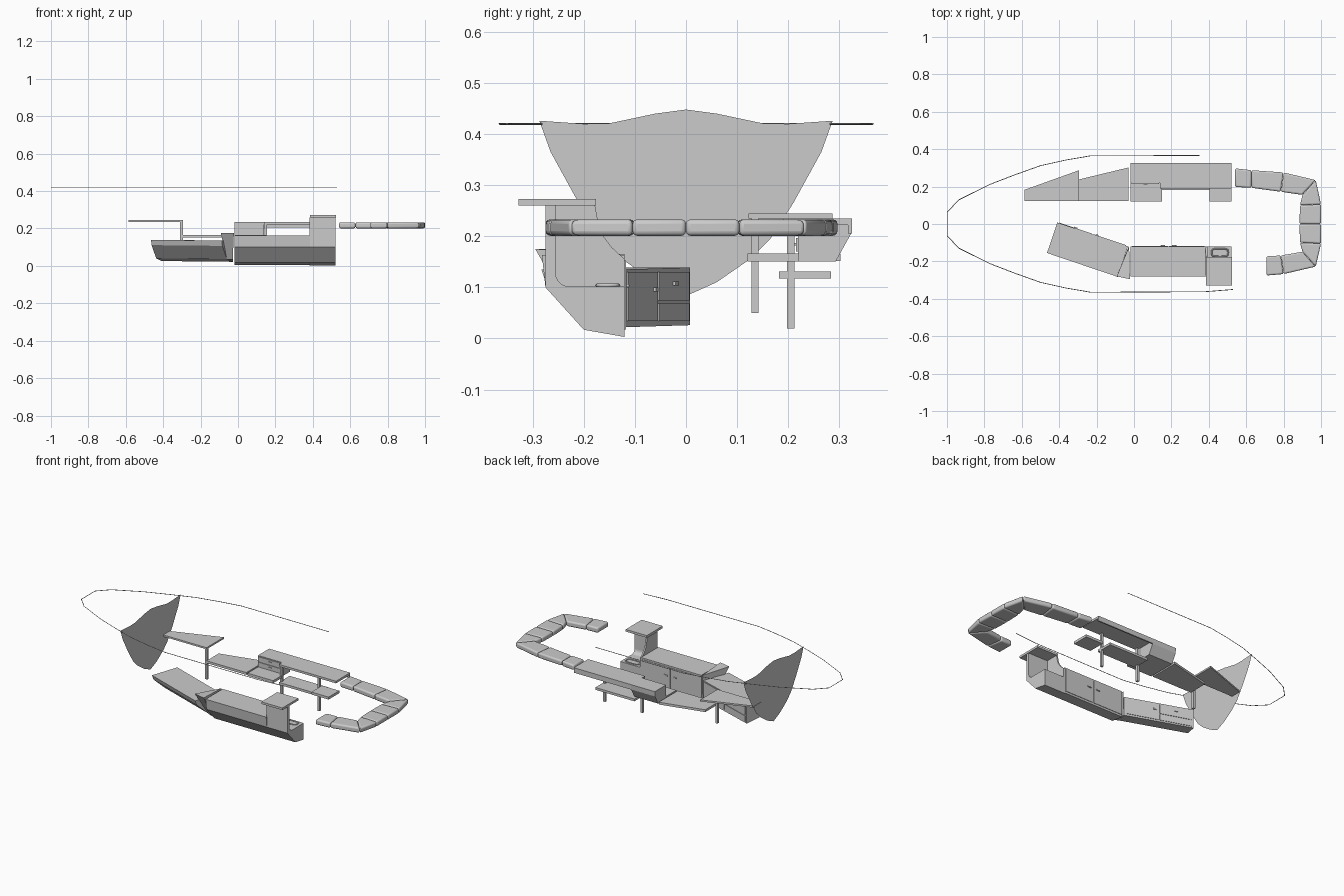
import bpy, bmesh, math
from mathutils import Vector

if "Cube" in bpy.data.objects:
    bpy.data.objects.remove(bpy.data.objects["Cube"])


def make(name, verts, faces):
    me = bpy.data.meshes.new(name)
    me.from_pydata([tuple(v) for v in verts], [], faces)
    bm = bmesh.new()
    bm.from_mesh(me)
    bmesh.ops.recalc_face_normals(bm, faces=bm.faces)
    bm.to_mesh(me)
    bm.free()
    ob = bpy.data.objects.new(name, me)
    bpy.context.collection.objects.link(ob)
    return ob


def loft(name, a, b):
    n = len(a)
    faces = [tuple(range(n)), tuple(range(2 * n - 1, n - 1, -1))]
    faces += [(i, (i + 1) % n, n + (i + 1) % n, n + i) for i in range(n)]
    return make(name, list(a) + list(b), faces)


def plate(name, pts, z0, z1):
    return loft(name, [(x, y, z0) for x, y in pts], [(x, y, z1) for x, y in pts])


def box(name, x0, x1, y0, y1, z0, z1):
    return plate(name, [(x0, y0), (x1, y0), (x1, y1), (x0, y1)], z0, z1)


def section(name, prof, x0, x1):
    return loft(name, [(x0, y, z) for y, z in prof], [(x1, y, z) for y, z in prof])


def bevel(ob, w, seg=2):
    m = ob.modifiers.new("bevel", "BEVEL")
    m.width, m.segments = w, seg
    return ob


def wire(name, pts, r, cyclic=False):
    cu = bpy.data.curves.new(name, "CURVE")
    cu.dimensions = "3D"
    cu.bevel_depth, cu.bevel_resolution = r, 0
    cu.use_fill_caps = True
    sp = cu.splines.new("POLY")
    sp.points.add(len(pts) - 1)
    for p, q in zip(sp.points, pts):
        p.co = (*q, 1)
    sp.use_cyclic_u = cyclic
    ob = bpy.data.objects.new(name, cu)
    bpy.context.collection.objects.link(ob)


# Deck edge line around the bow
half = [(-0.23, 0.365), (-0.365, 0.342), (-0.5, 0.312), (-0.64, 0.262), (-0.77, 0.212),
        (-0.935, 0.13), (-0.998, 0.065)]
edge = [(0.35, 0.366)] + half + [(x, -y) for x, y in reversed(half)] + [(0.38, -0.362), (0.53, -0.35)]
wire("deck_edge", [(x, y, 0.42) for x, y in edge], 0.002)

# Forward bulkhead
right = [(0.06, 0.44), (0.15, 0.421), (0.2, 0.42), (0.287, 0.426), (0.265, 0.365), (0.21, 0.265),
         (0.165, 0.195), (0.125, 0.155), (0.06, 0.11)]
prof = [(0, 0.448)] + right + [(0, 0.083)] + [(-y, z) for y, z in reversed(right)]
make("bulkhead", [(-0.583, y, z) for y, z in prof], [tuple(range(len(prof)))])

# Port side shelves and seats
plate("forward_shelf", [(-0.585, 0.122), (-0.295, 0.122), (-0.295, 0.287), (-0.585, 0.183)], 0.235, 0.245)
plate("middle_shelf", [(-0.295, 0.122), (-0.03, 0.122), (-0.03, 0.302), (-0.295, 0.238)], 0.152, 0.166)
box("drawer_seat", -0.02, 0.15, 0.12, 0.221, 0.151, 0.166)
box("aft_seat", 0.405, 0.52, 0.12, 0.221, 0.151, 0.166)
box("low_bench", 0.145, 0.405, 0.182, 0.284, 0.117, 0.131)
box("long_shelf", 0.14, 0.52, 0.19, 0.325, 0.222, 0.235)
box("long_shelf_lip", 0.14, 0.52, 0.317, 0.325, 0.205, 0.222)

# Drawer box with hull-shaped back, drawer fronts and pulls
section("drawer_box", [(0.219, 0.151), (0.293, 0.151), (0.323, 0.205), (0.325, 0.235), (0.219, 0.235)], -0.02, 0.14)
for i, z in enumerate((0.17, 0.203)):
    box(f"drawer_front_{i}", -0.014, 0.134, 0.215, 0.219, z, z + 0.027)
    box(f"drawer_pull_{i}", 0.05, 0.072, 0.211, 0.215, z + 0.012, z + 0.017)

# Legs under the port furniture
for i, (x, y, z0, z1) in enumerate([(0.397, 0.205, 0.02, 0.222), (0.148, 0.205, 0.02, 0.222),
                                    (-0.302, 0.135, 0.05, 0.236)]):
    box(f"leg_{i}", x - 0.007, x + 0.007, y - 0.007, y + 0.007, z0, z1)

# U-shaped stern cushions: outer and inner plan points
outer = [(0.54, 0.298), (0.628, 0.288), (0.8, 0.276), (0.972, 0.235), (1, 0.105), (1, 0),
         (1, -0.105), (0.972, -0.228), (0.8, -0.268), (0.708, -0.276)]
inner = [(0.54, 0.198), (0.628, 0.193), (0.785, 0.172), (0.9, 0.155), (0.887, 0.1), (0.884, 0),
         (0.887, -0.1), (0.9, -0.148), (0.785, -0.168), (0.708, -0.172)]
for i in range(len(outer) - 1):
    pts = [outer[i], outer[i + 1], inner[i + 1], inner[i]]
    c = sum((Vector(p) for p in pts), Vector((0, 0))) / 4
    mid = [tuple(c + (Vector(p) - c) * (1 if abs(p[0]) == 1 else 0.99)) for p in pts]
    ob = bevel(plate(f"cushion_{i}", mid, 0.201, 0.233), 0.009, 3)
    bpy.context.view_layer.objects.active = ob
    ob.select_set(True)
    bpy.ops.object.shade_smooth_by_angle(angle=math.radians(40))
    ob.select_set(False)

# Galley cabinet with hull-shaped back
section("galley_cabinet", [(-0.12, 0.006), (-0.2, 0.017), (-0.275, 0.1), (-0.282, 0.163), (-0.12, 0.163)], -0.018, 0.385)
for i, (x0, x1, k) in enumerate([(-0.01, 0.182, 0.155), (0.188, 0.378, 0.215)]):
    box(f"galley_door_{i}", x0, x1, -0.12, -0.117, 0.018, 0.153)
    bevel(box(f"galley_knob_{i}", k - 0.012, k + 0.012, -0.117, -0.111, 0.1, 0.107), 0.002)

# Aft niche: L-shaped shell, curved divider and tall counter top
arc = [(-0.23 - 0.025 * math.sin(a), 0.128 - 0.026 * math.cos(a)) for a in [math.pi / 2 * k / 5 for k in range(6)]]
back = [(-0.275, 0.26), (-0.275, 0.1), (-0.2, 0.017), (-0.12, 0.003)]
section("niche_shell", back + [(-0.12, 0.102)] + arc + [(-0.255, 0.26)], 0.385, 0.522)
curve = [(-0.12, 0.155), (-0.145, 0.178), (-0.163, 0.202), (-0.172, 0.228), (-0.178, 0.26)]
section("niche_divider", back + curve, 0.383, 0.392)
box("tall_counter", 0.385, 0.525, -0.328, -0.176, 0.26, 0.273)

# Small rimmed basin in the niche
rim = [(0.459 + 0.044 * math.copysign(abs(math.cos(t)) ** 0.5, math.cos(t)),
        -0.153 + 0.021 * math.copysign(abs(math.sin(t)) ** 0.5, math.sin(t)), 0.104)
       for t in [math.tau * k / 16 for k in range(16)]]
wire("basin_rim", rim, 0.004, True)

# Forward angled cabinet
A, B = Vector((-0.41, 0.008, 0)), Vector((-0.032, -0.12, 0))
along = (B - A).normalized()
out = Vector((along.y, -along.x, 0))
up = Vector((0, 0, 1))
sec = [(0, 0.0), (0.085, 0.014), (0.162, 0.085), (0.172, 0.113), (0, 0.113)]


def ring(p, base):
    return [p + out * d + up * (z + base) for d, z in sec]


loft("forward_cabinet", ring(A, 0.026), ring(B, 0.022))


def front_panel(name, u0, u1, z0, z1, t0, t1):
    L = (B - A).length
    c = [A + along * (u * L) + up * z for u, z in ((u0, z0), (u1, z0), (u1, z1), (u0, z1))]
    return loft(name, [p - out * t0 for p in c], [p - out * t1 for p in c])


front_panel("forward_door", 0.51, 0.97, 0.034, 0.13, 0, 0.003)
front_panel("forward_lower_door", 0.03, 0.49, 0.034, 0.068, 0, 0.003)
front_panel("forward_drawer", 0.03, 0.49, 0.074, 0.13, 0, 0.003)
front_panel("forward_door_knob", 0.54, 0.58, 0.092, 0.1, 0.003, 0.008)
front_panel("forward_drawer_knob", 0.23, 0.28, 0.104, 0.111, 0.003, 0.008)

# Wedge filler joining the two cabinets
loft("corner_filler", [(-0.028, -0.12, 0.02), (-0.06, -0.2, 0.035), (-0.028, -0.215, 0.035)],
     [(-0.026, -0.12, 0.165), (-0.092, -0.28, 0.175), (-0.022, -0.295, 0.175)])
